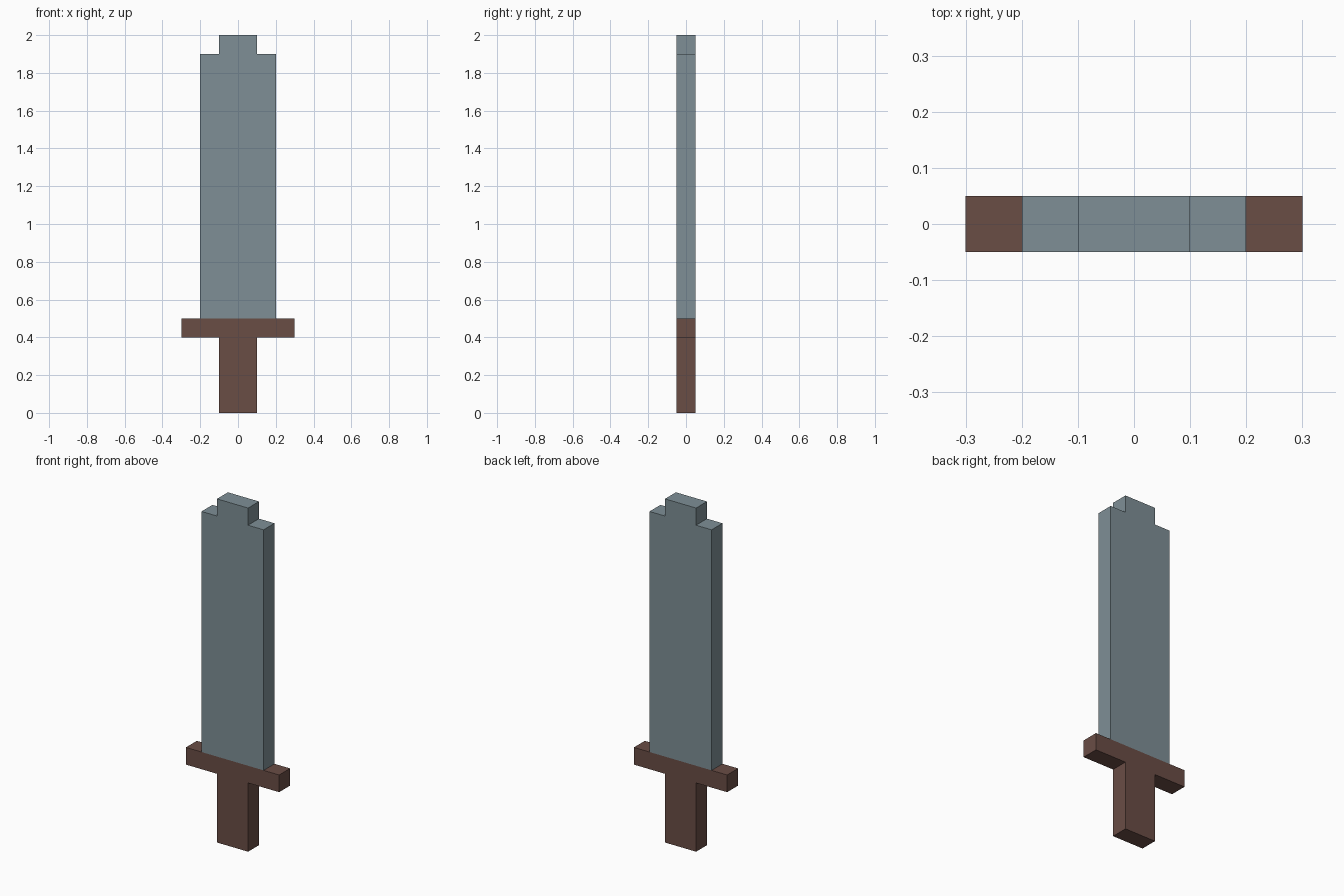
import bpy
import bmesh

cube = bpy.data.objects.get("Cube")
if cube:
    bpy.data.objects.remove(cube, do_unlink=True)

THICKNESS = 0.1


def make_material(name, rgb):
    mat = bpy.data.materials.new(name)
    mat.use_nodes = True
    color = (*rgb, 1.0)
    mat.diffuse_color = color
    mat.node_tree.nodes["Principled BSDF"].inputs["Base Color"].default_value = color
    return mat


def slab(name, half_profile, mat):
    """Mirror a right-hand (x, z) outline and extrude it through the thickness."""
    outline = half_profile + [(-x, z) for x, z in reversed(half_profile)]
    bm = bmesh.new()
    front = bm.faces.new([bm.verts.new((x, -THICKNESS / 2, z)) for x, z in outline])
    result = bmesh.ops.extrude_face_region(bm, geom=[front], use_keep_orig=True)
    back = [v for v in result["geom"] if isinstance(v, bmesh.types.BMVert)]
    bmesh.ops.translate(bm, verts=back, vec=(0, THICKNESS, 0))
    bmesh.ops.recalc_face_normals(bm, faces=bm.faces)
    mesh = bpy.data.meshes.new(name)
    bm.to_mesh(mesh)
    bm.free()
    mesh.materials.append(mat)
    obj = bpy.data.objects.new(name, mesh)
    bpy.context.scene.collection.objects.link(obj)
    return obj


steel = make_material("blue grey steel", (0.209, 0.275, 0.305))
wood = make_material("brown wood", (0.144, 0.074, 0.060))

# Blade with stepped tip
slab("blade", [(0.2, 0.5), (0.2, 1.9), (0.1, 1.9), (0.1, 2.0)], steel)

# Hilt
slab("guard", [(0.3, 0.4), (0.3, 0.5)], wood)
slab("grip", [(0.1, 0.0), (0.1, 0.4)], wood)
